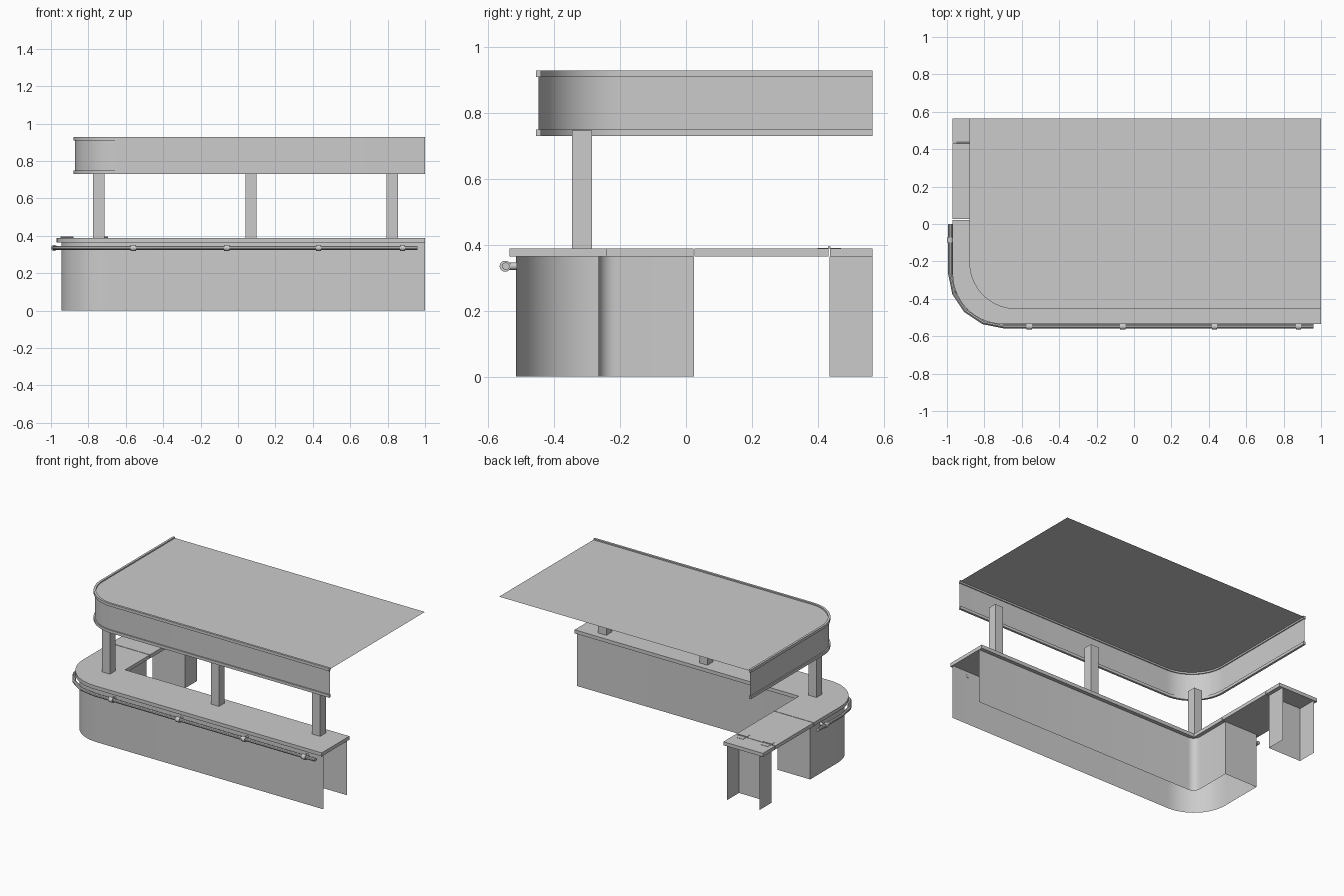
import bpy, bmesh, math
from mathutils import Matrix, Vector

if "Cube" in bpy.data.objects:
    bpy.data.objects.remove(bpy.data.objects["Cube"])


def corner_path(x, y, r, x_end, y_end, n=14):
    """L-shaped plan path: from (x_end, y) round the front-left corner to (x, y_end)."""
    pts = [(x_end, y)]
    for i in range(n + 1):
        a = math.radians(270 - 90 * i / n)
        pts.append((x + r + r * math.cos(a), y + r + r * math.sin(a)))
    return pts + [(x, y_end)]


def finish(name, bm, smooth=True):
    bmesh.ops.recalc_face_normals(bm, faces=bm.faces)
    me = bpy.data.meshes.new(name)
    bm.to_mesh(me)
    bm.free()
    ob = bpy.data.objects.new(name, me)
    bpy.context.collection.objects.link(ob)
    bpy.ops.object.select_all(action='DESELECT')
    ob.select_set(True)
    bpy.context.view_layer.objects.active = ob
    if smooth:
        bpy.ops.object.shade_smooth_by_angle(angle=math.radians(30))
    return ob


def panel(name, path, z0, z1, closed=False):
    """Thin upright sheet following a plan path."""
    bm = bmesh.new()
    lo = [bm.verts.new((*p, z0)) for p in path]
    hi = [bm.verts.new((*p, z1)) for p in path]
    n = len(path)
    for i in range(n if closed else n - 1):
        j = (i + 1) % n
        bm.faces.new((lo[i], lo[j], hi[j], hi[i]))
    return finish(name, bm)


def slab(name, outline, z0, z1):
    """Solid plate; a flat sheet when z0 equals z1."""
    bm = bmesh.new()
    f = bm.faces.new([bm.verts.new((*p, z0)) for p in outline])
    if z1 > z0:
        ext = bmesh.ops.extrude_face_region(bm, geom=[f], use_keep_orig=True)
        top = [v for v in ext['geom'] if isinstance(v, bmesh.types.BMVert)]
        bmesh.ops.translate(bm, verts=top, vec=(0, 0, z1 - z0))
    bmesh.ops.triangulate(bm, faces=[f for f in bm.faces if len(f.verts) > 4])
    return finish(name, bm)


def box(name, x0, x1, y0, y1, z0, z1):
    return slab(name, [(x0, y0), (x1, y0), (x1, y1), (x0, y1)], z0, z1)


def rod(name, a, b, r, n=14):
    a, b = Vector(a), Vector(b)
    rot = Vector((0, 0, 1)).rotation_difference(b - a).to_matrix().to_4x4()
    bm = bmesh.new()
    bmesh.ops.create_cone(bm, cap_ends=True, segments=n, radius1=r, radius2=r,
                          depth=(b - a).length,
                          matrix=Matrix.Translation((a + b) / 2) @ rot)
    return finish(name, bm)


# Counter base: hollow L with an end panel beside the flap, open at the right
outer = corner_path(-0.945, -0.515, 0.25, 1.0, 0.025)
inner = corner_path(-0.70, -0.265, 0.05, 1.0, 0.025, 6)
panel("counter_base", outer + inner[::-1], 0, 0.365)

# Small pedestal at the back, open to the rear
panel("pedestal", [(-0.945, 0.565), (-0.945, 0.435), (-0.70, 0.435), (-0.70, 0.565)], 0, 0.365)

# Counter tops
top = corner_path(-0.97, -0.535, 0.27, 1.0, 0.022)
slab("counter_top", top + [(-0.675, 0.022), (-0.675, -0.24), (1.0, -0.24)], 0.365, 0.389)
box("counter_flap", -0.97, -0.675, 0.026, 0.432, 0.365, 0.389)
box("pedestal_top", -0.97, -0.675, 0.436, 0.565, 0.365, 0.389)

# Flap hinges
for i, x in enumerate((-0.915, -0.73)):
    box(f"hinge_leaf_{i}", x - 0.025, x + 0.025, 0.398, 0.47, 0.389, 0.391)
    rod(f"hinge_pin_{i}", (x - 0.035, 0.434, 0.392), (x + 0.035, 0.434, 0.392), 0.004, 10)

# Roof posts
for i, x in enumerate((-0.745, 0.07, 0.825)):
    box(f"roof_post_{i}", x - 0.03, x + 0.03, -0.345, -0.285, 0.383, 0.746)

# Canopy: fascia band, edge trims and roof sheet
band = corner_path(-0.872, -0.447, 0.242, 1.0, 0.565)
panel("fascia", band, 0.732, 0.926)
slab("roof_sheet", band + [(1.0, 0.565)], 0.92, 0.92)
trim_out = corner_path(-0.88, -0.455, 0.25, 1.0, 0.565)
trim_in = corner_path(-0.865, -0.44, 0.235, 1.0, 0.565)
for name, z in (("lower_trim", 0.73), ("upper_trim", 0.909)):
    bm = bmesh.new()
    rings = [[bm.verts.new((*p, h)) for p in path] for path, h in
             ((trim_out, z), (trim_out, z + 0.019), (trim_in, z + 0.019), (trim_in, z))]
    for k in range(4):
        a, b = rings[k], rings[(k + 1) % 4]
        for i in range(len(a) - 1):
            bm.faces.new((a[i], a[i + 1], b[i + 1], b[i]))
    for e in (0, -1):
        bm.faces.new([r[e] for r in rings])
    finish(name, bm)

# Foot-style hand rail around the counter
ZR = 0.335
rail_pts = corner_path(-0.983, -0.546, 0.285, 0.96, 0.0, 4)
cu = bpy.data.curves.new("rail", 'CURVE')
cu.dimensions = '3D'
cu.bevel_depth = 0.0115
cu.bevel_resolution = 3
cu.use_fill_caps = True
sp = cu.splines.new('POLY')
sp.points.add(len(rail_pts) - 1)
for p, (x, y) in zip(sp.points, rail_pts):
    p.co = (x, y, ZR, 1)
rail = bpy.data.objects.new("rail", cu)
bpy.context.collection.objects.link(rail)
bpy.ops.object.select_all(action='DESELECT')
rail.select_set(True)
bpy.context.view_layer.objects.active = rail
bpy.ops.object.convert(target='MESH')
bpy.ops.object.shade_smooth_by_angle(angle=math.radians(35))

# Rail brackets: collar on the rail and stem to the wall
for i, x in enumerate((-0.56, -0.06, 0.43, 0.88)):
    rod(f"rail_collar_{i}", (x - 0.014, -0.548, ZR), (x + 0.014, -0.548, ZR), 0.017)
    rod(f"rail_stem_{i}", (x, -0.546, ZR), (x, -0.513, ZR), 0.011)
rod("rail_collar_side", (-0.983, -0.099, ZR), (-0.983, -0.071, ZR), 0.017)
rod("rail_stem_side", (-0.983, -0.085, ZR), (-0.943, -0.085, ZR), 0.011)
